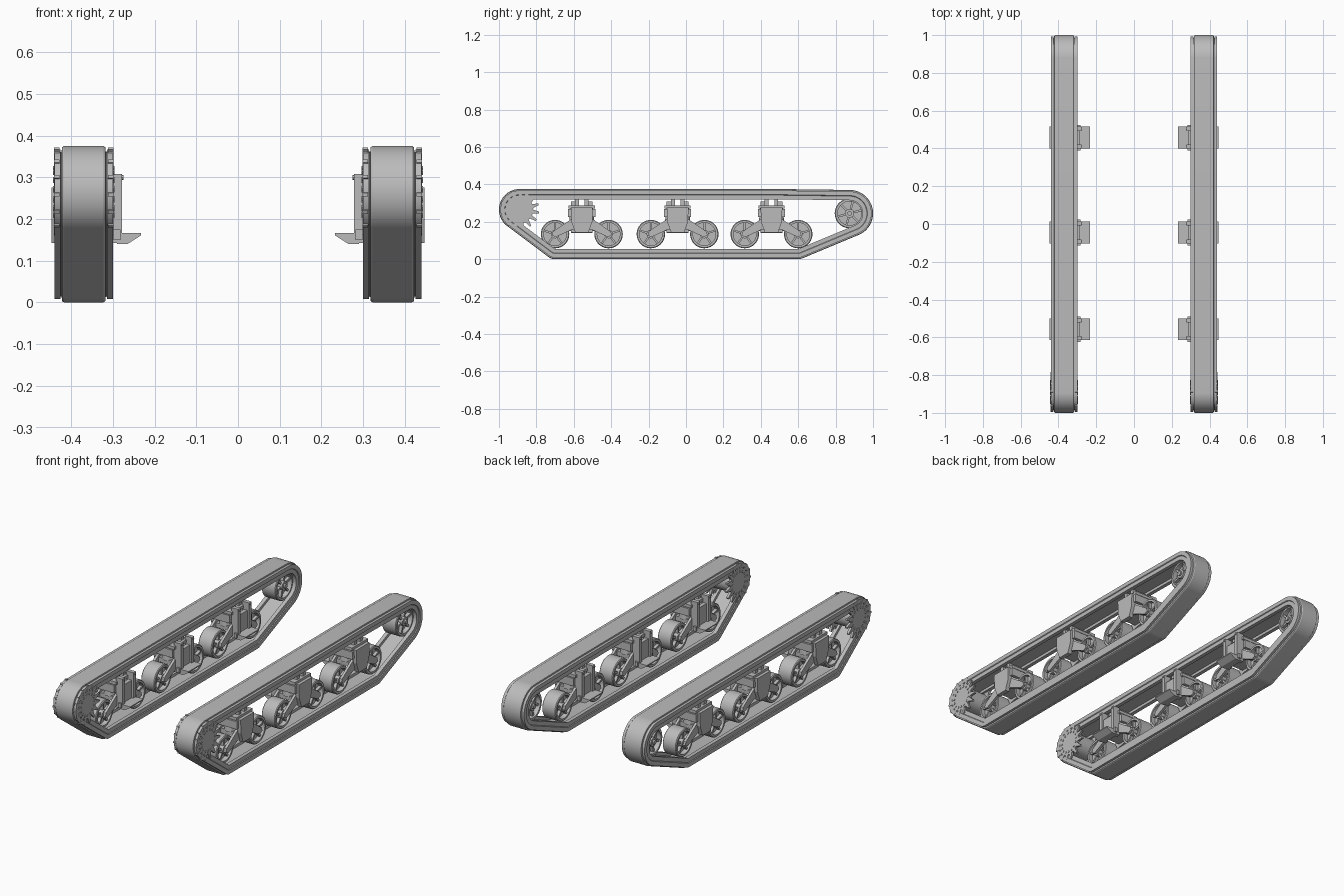
import bpy, bmesh
from math import sin, cos, pi, tau
from mathutils import Matrix, Vector

cube = bpy.data.objects.get("Cube")
if cube:
    bpy.data.objects.remove(cube, do_unlink=True)

steel = bpy.data.materials.new("grey steel")
steel.use_nodes = True
GREY = (0.5, 0.5, 0.5, 1)
steel.diffuse_color = GREY
steel.node_tree.nodes["Principled BSDF"].inputs["Base Color"].default_value = GREY

TRACK_X = 0.37  # centre line of one track; local x points outward


def finish(name, bm, y=0.0, z=0.0, smooth=True):
    """Turn a bmesh into an object mirrored to both sides."""
    bmesh.ops.translate(bm, verts=bm.verts, vec=(TRACK_X, y, z))
    bmesh.ops.recalc_face_normals(bm, faces=bm.faces)
    mesh = bpy.data.meshes.new(name)
    bm.to_mesh(mesh)
    bm.free()
    mesh.materials.append(steel)
    ob = bpy.data.objects.new(name, mesh)
    bpy.context.collection.objects.link(ob)
    mod = ob.modifiers.new("both sides", 'MIRROR')
    mod.use_mirror_merge = False
    if smooth:
        bpy.ops.object.select_all(action='DESELECT')
        ob.select_set(True)
        bpy.context.view_layer.objects.active = ob
        bpy.ops.object.shade_smooth_by_angle(angle=pi / 6)
    return ob


def prism(bm, pts, x0, x1):
    """Extrude a (y, z) outline along x."""
    a = [bm.verts.new((x0, y, z)) for y, z in pts]
    b = [bm.verts.new((x1, y, z)) for y, z in pts]
    bm.faces.new(a)
    bm.faces.new(b[::-1])
    for i in range(len(pts)):
        bm.faces.new((a[i - 1], a[i], b[i], b[i - 1]))


def box(bm, x0, x1, y0, y1, z0, z1):
    prism(bm, [(y0, z0), (y1, z0), (y1, z1), (y0, z1)], x0, x1)


def disc(bm, r, x0, x1, y=0.0, z=0.0, n=32):
    prism(bm, [(y + r * cos(tau * i / n), z + r * sin(tau * i / n)) for i in range(n)], x0, x1)


def sweep(bm, section, rings):
    """Join a closed (x, offset) section around a loop of (point, normal)."""
    loops = [[bm.verts.new((x, *(p + nrm * d))) for x, d in section] for p, nrm in rings]
    m = len(section)
    for i in range(len(loops)):
        for j in range(m):
            bm.faces.new((loops[i - 1][j - 1], loops[i - 1][j], loops[i][j], loops[i][j - 1]))


# Track belt: section swept round the circles it wraps (y, z, radius)
SPROCKET, IDLER = (-0.89, 0.265, 0.11), (0.875, 0.245, 0.125)
GUIDES = [SPROCKET, IDLER, (-0.70, 0.06, 0.06), (0.60, 0.06, 0.06), (0.5, 0.315, 0.06)]
rings = []
for i in range(144):
    n = Vector((cos(tau * i / 144), sin(tau * i / 144)))
    cy, cz, r = max(GUIDES, key=lambda g: g[0] * n.x + g[1] * n.y + g[2])
    rings.append((Vector((cy, cz)) + n * r, n))
half = [(0.047, 0), (0.052, -0.003), (0.053, -0.014), (0.055, -0.014), (0.056, -0.008),
        (0.07, -0.008), (0.07, -0.03), (0.066, -0.033), (0.066, -0.055),
        (0.045, -0.055), (0.045, -0.04)]
bm = bmesh.new()
sweep(bm, half + [(-x, d) for x, d in reversed(half)], rings)
finish("track_belt", bm)

# Drive sprocket: two toothed plates, drum and bolt ring
bm = bmesh.new()
TEETH = 15
outline = []
for i in range(TEETH):
    for step, r in ((0.0, 0.072), (0.32, 0.075), (0.55, 0.106), (0.75, 0.106), (0.97, 0.075)):
        a = tau * (i + step) / TEETH
        outline.append((r * cos(a), r * sin(a)))
disc(bm, 0.06, -0.06, 0.06)
for s in (1, -1):
    prism(bm, outline, s * 0.058, s * 0.071)
    for i in range(TEETH):
        a = tau * (i + 0.15) / TEETH
        disc(bm, 0.006, s * 0.07, s * 0.074, 0.058 * cos(a), 0.058 * sin(a), 6)
finish("drive_sprocket", bm, *SPROCKET[:2])


def wheel(name, y, z, r, spokes, w):
    """Rim, recessed web, raised spokes, hub and axle."""
    bm = bmesh.new()
    n = 40
    spin = []
    for i in range(n):
        d = Vector((cos(tau * i / n), sin(tau * i / n)))
        spin.append((d * r, d))
    sweep(bm, [(w - 0.004, 0), (w, -0.004), (w, -0.2 * r), (-w, -0.2 * r),
               (-w, -0.004), (0.004 - w, 0)], spin)
    disc(bm, r * 0.85, -0.4 * w, 0.4 * w)
    disc(bm, r * 0.3, -w, w, n=20)
    disc(bm, r * 0.15, -w - 0.01, w + 0.01, n=12)
    for i in range(spokes):
        start = len(bm.verts)
        box(bm, -0.8 * w, 0.8 * w, 0.2 * r, 0.85 * r, -0.07 * r, 0.07 * r)
        bm.verts.ensure_lookup_table()
        bmesh.ops.rotate(bm, verts=bm.verts[start:], cent=(0, 0, 0),
                         matrix=Matrix.Rotation(tau * (i + 0.25) / spokes, 3, 'X'))
    finish(name, bm, y, z)


wheel("idler_wheel", *IDLER[:2], 0.08, 6, 0.044)

# Suspension bogies
for k, y in enumerate((-0.557, -0.045, 0.457)):
    tag = ("front", "middle", "rear")[k]
    for s, end in ((-1, "leading"), (1, "trailing")):
        wheel(f"{tag}_{end}_road_wheel", y + s * 0.143, 0.134, 0.076, 5, 0.042)

    # Swing arms straddling the wheels
    bm = bmesh.new()
    for s in (1, -1):
        for x in (1, -1):
            prism(bm, [(s * 0.02, 0.225), (s * 0.055, 0.215), (s * 0.155, 0.148),
                       (s * 0.16, 0.128), (s * 0.14, 0.118), (s * 0.06, 0.155),
                       (s * 0.02, 0.165)], x * 0.044, x * 0.058)
    finish(f"{tag}_swing_arms", bm, y, smooth=False)

    # Outer shield with cap, side lugs and track skids
    bm = bmesh.new()
    prism(bm, [(-0.058, 0.275), (0.058, 0.275), (0.056, 0.2), (0.035, 0.143),
               (-0.035, 0.143), (-0.056, 0.2)], 0.052, 0.077)
    box(bm, -0.06, 0.06, -0.07, 0.07, 0.272, 0.288)
    for s in (1, -1):
        box(bm, -0.05, 0.064, s * 0.056, s * 0.073, 0.225, 0.268)
        box(bm, -0.045, 0.05, s * 0.015, s * 0.036, 0.285, 0.318)
    finish(f"{tag}_spring_housing", bm, y, smooth=False)

    # Spring pots and cross beam
    bm = bmesh.new()
    for s in (1, -1):
        bmesh.ops.create_cone(bm, cap_ends=True, segments=20, radius1=0.034, radius2=0.026,
                              depth=0.08, matrix=Matrix.Translation((0, s * 0.034, 0.235)))
    box(bm, -0.055, 0.055, -0.06, 0.06, 0.175, 0.2)
    finish(f"{tag}_springs", bm, y)

    # Inner mounting bracket: back plate, ribs, bolts and wedge shelf
    bm = bmesh.new()
    box(bm, -0.082, -0.06, -0.045, 0.045, 0.143, 0.265)
    for s in (1, -1):
        box(bm, -0.092, -0.05, s * 0.036, s * 0.058, 0.143, 0.308)
        disc(bm, 0.006, -0.096, -0.09, s * 0.047, 0.3, 8)
        box(bm, -0.088, -0.072, s * 0.055, s * 0.068, 0.15, 0.175)
    start = len(bm.verts)
    wedge = [(-0.08, 0.167), (-0.138, 0.167), (-0.138, 0.161), (-0.105, 0.14), (-0.08, 0.14)]
    ends = [[bm.verts.new((px, s * 0.058, pz)) for px, pz in wedge] for s in (1, -1)]
    for loop in ends:
        bm.faces.new(loop)
    for i in range(len(wedge)):
        bm.faces.new((ends[0][i - 1], ends[0][i], ends[1][i], ends[1][i - 1]))
    finish(f"{tag}_hull_bracket", bm, y, smooth=False)
